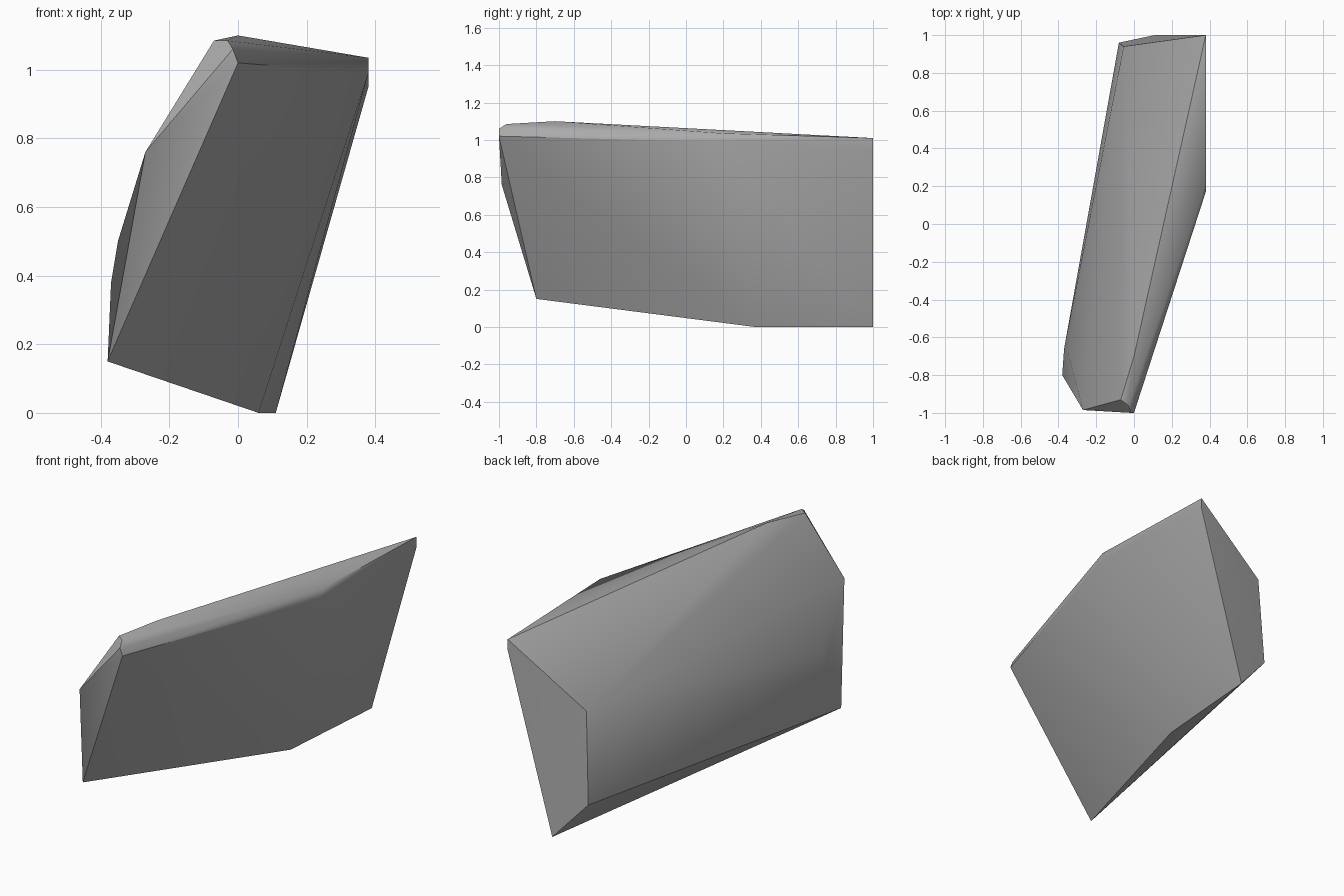
import bpy, bmesh
from math import radians

cube = bpy.data.objects.get("Cube")
if cube:
    bpy.data.objects.remove(cube, do_unlink=True)

# Stone material
stone = bpy.data.materials.new("stone_grey")
stone.use_nodes = True
colour = (0.4, 0.4, 0.4, 1)
stone.diffuse_color = colour
stone.node_tree.nodes["Principled BSDF"].inputs["Base Color"].default_value = colour

# Corners of the slab, grouped by where they sit
base = [(-.38, -.8, .15), (.06, .37, 0), (.11, 1, 0)]
back = [(.38, 1, .95), (.38, 1, 1.01), (-.055, .94, .71), (-.08, .96, .21)]
left_bulge = [(-.37, -.66, .38), (-.35, -.68, .5), (-.27, -.985, .76)]
nose = [(0, -1, 1.02), (-.015, -1, 1.06), (-.03, -.96, 1.085), (-.07, -.93, 1.085)]
crown = [(0, -.7, 1.1), (.38, .2, 1.035), (.38, .17, .99)]

# Wrap the corners in a convex rock
bm = bmesh.new()
for corner in base + back + left_bulge + nose + crown:
    bm.verts.new(corner)
hull = bmesh.ops.convex_hull(bm, input=bm.verts)
loose = [v for v in bm.verts if not v.link_faces]
bmesh.ops.delete(bm, geom=loose, context='VERTS')
bmesh.ops.recalc_face_normals(bm, faces=bm.faces)
mesh = bpy.data.meshes.new("rock_slab")
bm.to_mesh(mesh)
bm.free()
mesh.materials.append(stone)
rock = bpy.data.objects.new("rock_slab", mesh)
bpy.context.collection.objects.link(rock)

# Smooth the shallow creases, keep the hard edges
bpy.ops.object.select_all(action='DESELECT')
rock.select_set(True)
bpy.context.view_layer.objects.active = rock
bpy.ops.object.shade_smooth_by_angle(angle=radians(30))
